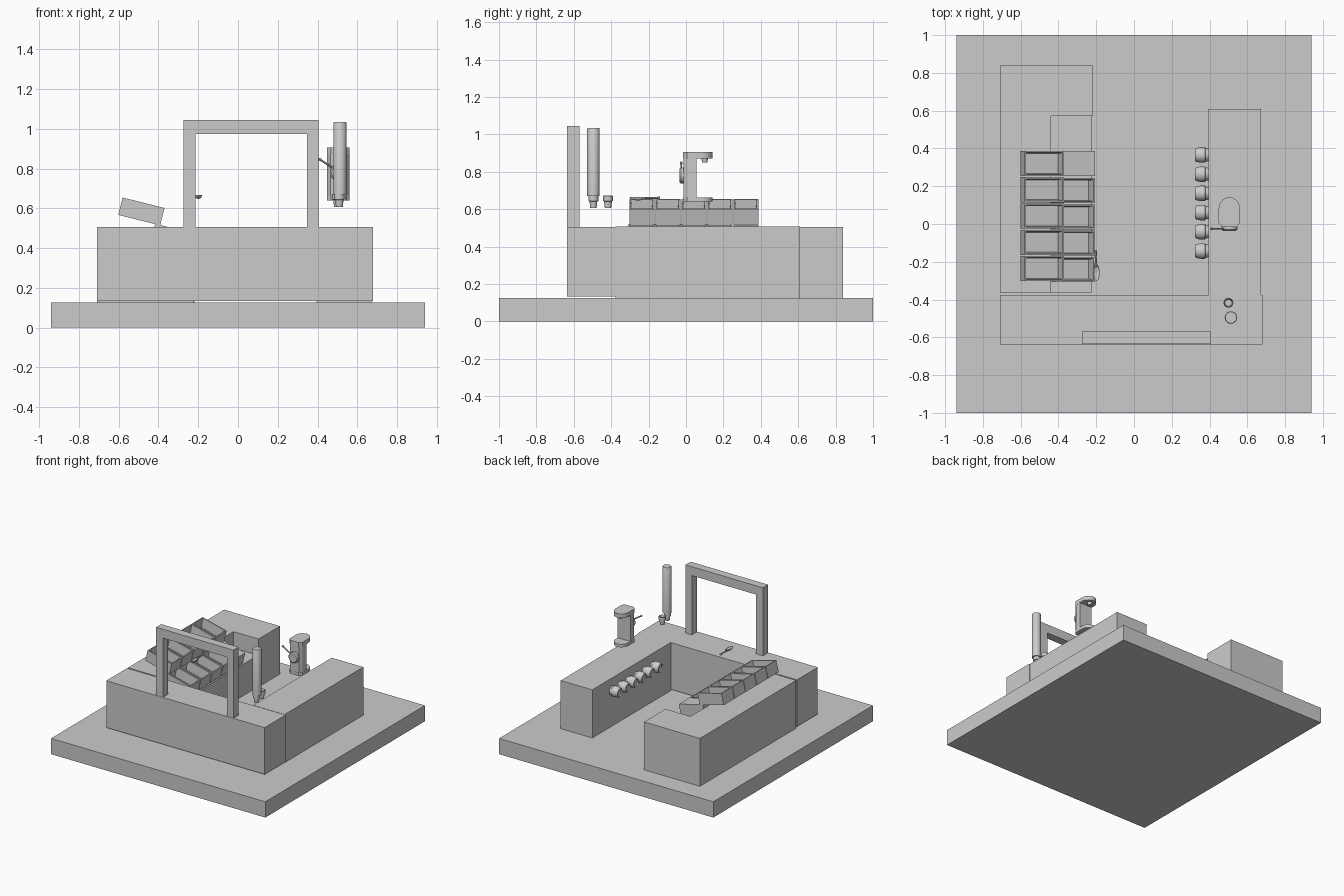
import bpy, bmesh, math
from mathutils import Vector, Matrix

if "Cube" in bpy.data.objects:
    bpy.data.objects.remove(bpy.data.objects["Cube"])


def finish(name, bm, smooth=False):
    bmesh.ops.recalc_face_normals(bm, faces=bm.faces)
    me = bpy.data.meshes.new(name)
    bm.to_mesh(me)
    bm.free()
    ob = bpy.data.objects.new(name, me)
    bpy.context.collection.objects.link(ob)
    if smooth:
        bpy.ops.object.select_all(action='DESELECT')
        ob.select_set(True)
        bpy.context.view_layer.objects.active = ob
        bpy.ops.object.shade_smooth_by_angle(angle=math.radians(35))
    return ob


def prism(name, pts, z0, z1, smooth=False):
    """Extrude an xy outline from z0 to z1."""
    bm = bmesh.new()
    face = bm.faces.new([bm.verts.new((x, y, z0)) for x, y in pts])
    ext = bmesh.ops.extrude_face_region(bm, geom=[face])
    verts = [g for g in ext['geom'] if isinstance(g, bmesh.types.BMVert)]
    bmesh.ops.translate(bm, verts=verts, vec=(0, 0, z1 - z0))
    return finish(name, bm, smooth)


def box(name, x0, x1, y0, y1, z0, z1):
    return prism(name, [(x0, y0), (x1, y0), (x1, y1), (x0, y1)], z0, z1)


def lathe(name, profile, start, axis=(0, 0, 1), seg=24):
    """Revolve (radius, height) points around an axis from a start point."""
    bm = bmesh.new()
    rings = [[bm.verts.new((r * math.cos(2 * math.pi * i / seg),
                            r * math.sin(2 * math.pi * i / seg), h))
              for i in range(seg)] for r, h in profile]
    for a, b in zip(rings, rings[1:]):
        for i in range(seg):
            j = (i + 1) % seg
            bm.faces.new((a[i], a[j], b[j], b[i]))
    bm.faces.new(rings[0])
    bm.faces.new(rings[-1])
    ob = finish(name, bm, True)
    rot = Vector((0, 0, 1)).rotation_difference(Vector(axis).normalized())
    ob.data.transform(Matrix.Translation(start) @ rot.to_matrix().to_4x4())
    return ob


# Base slab and counters
box("floor_slab", -0.94, 0.94, -1, 1, 0, 0.125)
box("front_counter", -0.71, 0.68, -0.637, -0.376, 0.134, 0.505)
box("right_counter", 0.395, 0.672, -0.376, 0.61, 0.125, 0.507)
prism("left_counter", [(-0.71, -0.366), (-0.44, -0.366), (-0.44, 0.572),
                       (-0.22, 0.572), (-0.22, 0.84), (-0.71, 0.84)], 0.125, 0.505)
box("left_counter_step", -0.44, -0.225, -0.366, 0.572, 0.125, 0.375)

# Front arch
bm = bmesh.new()
outline = [(-0.275, 0.505), (-0.275, 1.045), (0.405, 1.045), (0.405, 0.505),
           (0.347, 0.505), (0.347, 0.975), (-0.215, 0.975), (-0.215, 0.505)]
face = bm.faces.new([bm.verts.new((x, -0.635, z)) for x, z in outline])
ext = bmesh.ops.extrude_face_region(bm, geom=[face])
bmesh.ops.translate(bm, vec=(0, 0.065, 0),
                    verts=[g for g in ext['geom'] if isinstance(g, bmesh.types.BMVert)])
finish("front_arch", bm)


# Tilted bins in two rows, one of them closed
def bin_box(name, x, y, z, closed=False):
    bm = bmesh.new()
    bmesh.ops.create_cube(bm, size=1)
    bmesh.ops.scale(bm, verts=bm.verts, vec=(0.217, 0.133, 0.09))
    if not closed:
        top = max(bm.faces, key=lambda f: f.calc_center_median().z)
        bmesh.ops.inset_region(bm, faces=[top], thickness=0.012)
        ext = bmesh.ops.extrude_discrete_faces(bm, faces=[top])
        well = ext['faces'][0]
        c = well.calc_center_median()
        bmesh.ops.scale(bm, verts=well.verts, vec=(0.93, 0.9, 1),
                        space=Matrix.Translation(-c))
        bmesh.ops.translate(bm, verts=well.verts, vec=(0, 0, -0.075))
    bm.transform(Matrix.Translation((x, y, z)) @ Matrix.Rotation(math.radians(14), 4, 'Y'))
    finish(name, bm)


for i in range(5):
    y = -0.236 + i * 0.139
    bin_box(f"upper_bin_{i + 1}", -0.486, y, 0.584)
    bin_box(f"lower_bin_{i + 1}", -0.323, y - 0.004 * (i < 4), 0.452, closed=(i == 4))

# Scoop: shallow bowl and handle
bm = bmesh.new()
bmesh.ops.create_uvsphere(bm, u_segments=16, v_segments=8, radius=1)
bmesh.ops.bisect_plane(bm, geom=bm.verts[:] + bm.edges[:] + bm.faces[:],
                       plane_co=(0, 0, 0.1), plane_no=(0, 0, 1), clear_outer=True)
bmesh.ops.scale(bm, verts=bm.verts, vec=(0.017, 0.045, 0.017))
bmesh.ops.translate(bm, verts=bm.verts, vec=(-0.199, -0.257, 0.664))
finish("scoop_bowl", bm, True)
lathe("scoop_handle", [(0.007, 0), (0.005, 0.05), (0.008, 0.085)],
      (-0.201, -0.225, 0.66), (-0.03, 1, 0), 10)

# Round cup dispensers along the inside of the right counter
for i in range(6):
    lathe(f"cup_holder_{i + 1}",
          [(0.032, 0), (0.036, 0.018), (0.041, 0.022), (0.041, 0.045),
           (0.036, 0.068), (0.030, 0.074), (0.026, 0.066)],
          (0.397, -0.143 + i * 0.1017, 0.41), (-1, 0, 0))

# Tall tube with nozzle, and a small cup behind it
lathe("cup_tube", [(0.033, 0.67), (0.033, 1.03), (0.030, 1.035)], (0.513, -0.495, 0))
CUP = [(0.017, 0), (0.021, 0.035), (0.026, 0.037), (0.026, 0.064),
       (0.022, 0.066), (0.018, 0.045)]
lathe("tube_cup", CUP, (0.51, -0.495, 0.607))
lathe("loose_cup", CUP, (0.5, -0.417, 0.607))


# Drink machine with rounded head and foot
def d_shape(cx, half, y0, y1):
    straight = y1 - half * 1.1
    arc = [(cx + half * math.cos(math.pi * k / 14),
            straight + half * 1.1 * math.sin(math.pi * k / 14)) for k in range(15)]
    return arc + [(cx - half, y0 + 0.02), (cx - half + 0.02, y0),
                  (cx + half - 0.02, y0), (cx + half, y0 + 0.02)]


prism("machine_head", d_shape(0.505, 0.057, -0.015, 0.142), 0.872, 0.905, True)
prism("machine_foot", d_shape(0.505, 0.057, -0.015, 0.142), 0.64, 0.664, True)
prism("machine_column", [(0.449, 0.01), (0.465, -0.013), (0.545, -0.013),
                         (0.561, 0.01), (0.561, 0.055), (0.449, 0.055)], 0.64, 0.89)
lathe("machine_dial", [(0.042, 0), (0.042, 0.016), (0.034, 0.024)],
      (0.505, -0.012, 0.78), (0, -1, 0))
lathe("machine_lever", [(0.005, 0), (0.005, 0.085), (0.007, 0.087), (0.007, 0.1)],
      (0.49, -0.025, 0.795), (-0.085, 0, 0.055), 10)
lathe("machine_spout", [(0.014, 0), (0.018, 0.025)], (0.505, 0.1, 0.85))
